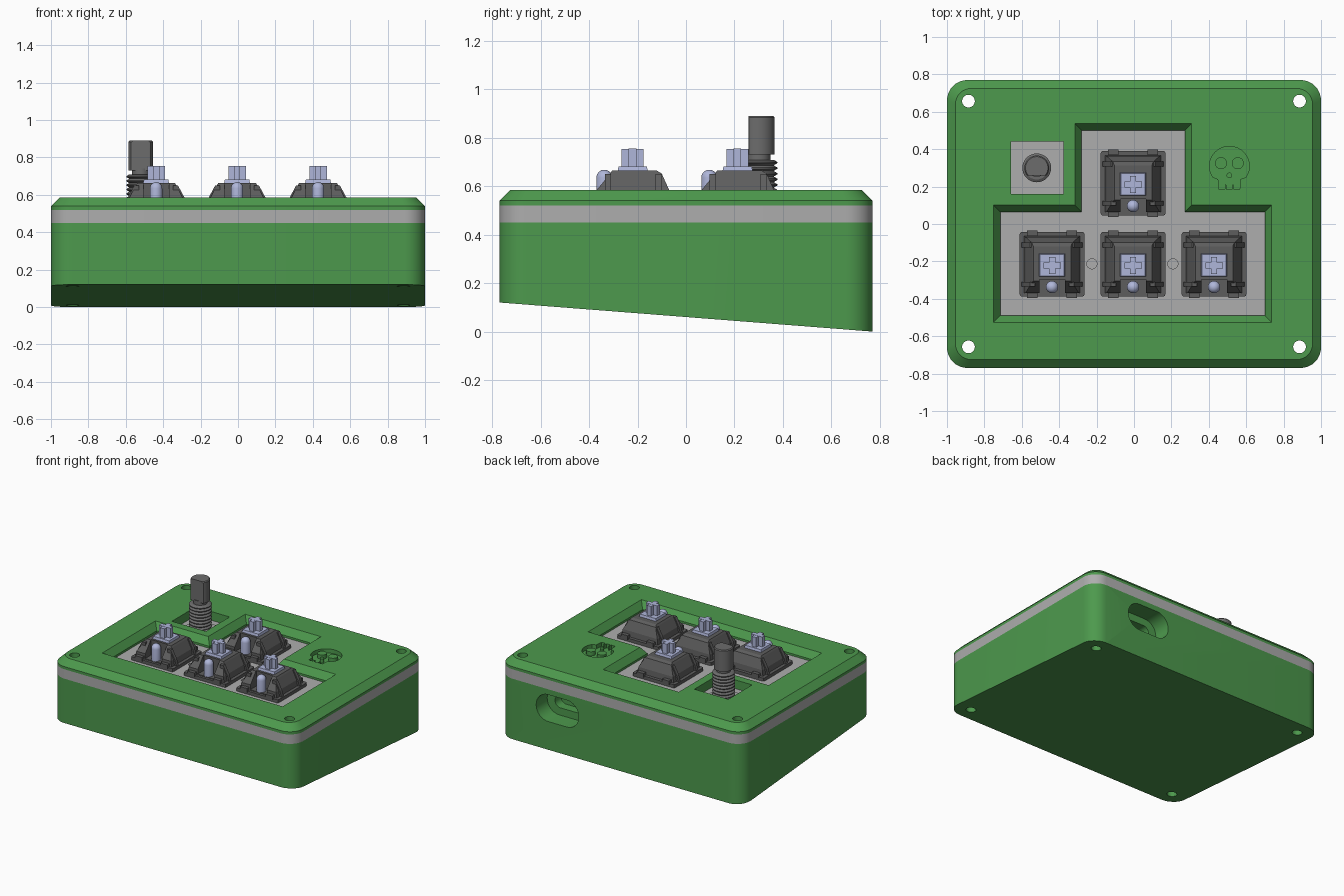
import bpy, bmesh, math
from mathutils import Vector

cube = bpy.data.objects.get("Cube")
if cube:
    bpy.data.objects.remove(cube, do_unlink=True)


def material(name, rgb):
    m = bpy.data.materials.new(name)
    m.use_nodes = True
    m.diffuse_color = (*rgb, 1)
    m.node_tree.nodes["Principled BSDF"].inputs["Base Color"].default_value = (*rgb, 1)
    return m


GREEN = material("case_green", (0.074, 0.32, 0.074))
GREY = material("plate_grey", (0.42, 0.42, 0.42))
DARK = material("housing_grey", (0.11, 0.11, 0.11))
METAL = material("shaft_grey", (0.15, 0.15, 0.15))
BLUE = material("stem_blue", (0.43, 0.47, 0.70))


# --- helpers ---
def loft(name, rings, mat, smooth=True):
    """Skin a stack of equal-length rings and cap both ends."""
    bm = bmesh.new()
    loops = [[bm.verts.new(p) for p in ring] for ring in rings]
    n = len(loops[0])
    for a, b in zip(loops, loops[1:]):
        for i in range(n):
            j = (i + 1) % n
            bm.faces.new((a[i], a[j], b[j], b[i]))
    bm.faces.new(loops[0])
    bm.faces.new(loops[-1])
    bmesh.ops.recalc_face_normals(bm, faces=bm.faces)
    mesh = bpy.data.meshes.new(name)
    bm.to_mesh(mesh)
    bm.free()
    mesh.materials.append(mat)
    obj = bpy.data.objects.new(name, mesh)
    bpy.context.collection.objects.link(obj)
    if smooth:
        shade(obj)
    return obj


def activate(obj):
    bpy.ops.object.select_all(action='DESELECT')
    obj.select_set(True)
    bpy.context.view_layer.objects.active = obj


def shade(obj):
    activate(obj)
    bpy.ops.object.shade_smooth_by_angle(angle=math.radians(30))


def cut(target, cutter):
    mod = target.modifiers.new("cut", 'BOOLEAN')
    mod.object = cutter
    mod.solver = 'EXACT'
    activate(target)
    bpy.ops.object.modifier_apply(modifier=mod.name)
    bpy.data.objects.remove(cutter, do_unlink=True)


def rounded(hx, hy, r, z=0, cx=0, cy=0, n=8):
    pts = []
    for k, (sx, sy) in enumerate([(1, 1), (-1, 1), (-1, -1), (1, -1)]):
        for i in range(n + 1):
            a = (k + i / n) * math.pi / 2
            pts.append(Vector((cx + sx * (hx - r) + r * math.cos(a),
                               cy + sy * (hy - r) + r * math.sin(a), z)))
    return pts


def rect(x0, x1, y0, y1, z):
    return [Vector(p) for p in ((x0, y0, z), (x1, y0, z), (x1, y1, z), (x0, y1, z))]


def box(name, x0, x1, y0, y1, z0, z1, mat):
    return loft(name, [rect(x0, x1, y0, y1, z0), rect(x0, x1, y0, y1, z1)], mat, False)


def circle(x, y, r, z, n=32):
    return [Vector((x + r * math.cos(math.tau * i / n), y + r * math.sin(math.tau * i / n), z))
            for i in range(n)]


def cylinder(name, x, y, r, z0, z1, mat):
    return loft(name, [circle(x, y, r, z0), circle(x, y, r, z1)], mat)


# --- case: wedge base, plate and chamfered cover ---
HX, HY, R = 1.0, 0.77, 0.11
PLATE_TOP, COVER_TOP = 0.52, 0.585
foot = rounded(HX, HY, R)
for p in foot:
    p.z = 0.06 - 0.0779 * p.y
base = loft("case_base", [foot, rounded(HX, HY, R, 0.45)], GREEN)
plate = loft("switch_plate", [rounded(HX, HY, R, 0.45), rounded(HX, HY, R, PLATE_TOP)], GREY)
cover = loft("case_cover", [rounded(HX, HY, R, PLATE_TOP), rounded(HX, HY, R, 0.54),
                            rounded(HX - 0.045, HY - 0.045, 0.085, COVER_TOP)], GREEN)

# screw holes run through the whole stack
for part in (base, plate, cover):
    for sx in (-1, 1):
        for sy in (-1, 1):
            cut(part, cylinder("hole_cutter", sx * 0.885, sy * 0.657, 0.034, -0.2, 1, GREEN))

# cable port in the back wall
for hw, hh, depth in ((0.175, 0.1, 0.13), (0.11, 0.045, 0.2)):
    ring = rounded(hw, hh, hh - 0.002, 0, 0.52, 0.31)
    cut(base, loft("port_cutter", [[Vector((p.x, y, p.y)) for p in ring]
                                   for y in (0.9, HY - depth)], GREEN))

# small pits in the plate between the lower switches
for x in (-0.225, 0.208):
    cut(plate, cylinder("pit_cutter", x, -0.213, 0.027, 0.47, 0.6, GREY))


# T-shaped opening with sloping walls, and the square knob opening
def tee(d, z):
    xa, xb, ya, yb = -0.715 - d, 0.70 + d, -0.49 - d, 0.065 + d
    ua, ub, top = -0.28 - d, 0.272 + d, 0.50 + d
    return [Vector((x, y, z)) for x, y in ((xa, ya), (xb, ya), (xb, yb), (ub, yb),
                                           (ub, top), (ua, top), (ua, yb), (xa, yb))]


cut(cover, loft("tee_cutter", [tee(0, 0.5), tee(0, 0.535), tee(0.036, COVER_TOP), tee(0.036, 0.62)],
                GREEN, False))
cut(cover, box("knob_cutter", -0.657, -0.377, 0.16, 0.44, 0.4, 0.7, GREEN))

# engraved skull: outline recess with standing eyes and nose
SX, SY = 0.51, 0.31
outline = []
for i in range(29):
    a = math.radians(-35 + 250 * i / 28)
    outline.append((0.107 * math.cos(a), 0.105 * math.sin(a)))
jaw = [(-0.06, -0.07), (-0.055, -0.125), (-0.025, -0.125), (-0.023, -0.1),
       (-0.017, -0.1), (-0.015, -0.125)]
outline += jaw + [(-x, y) for x, y in reversed(jaw)]
skull = loft("skull_cutter", [[Vector((SX + x, SY + y, z)) for x, y in outline]
                              for z in (COVER_TOP - 0.03, 0.62)], GREEN)
for dx, dy, r in ((-0.045, 0.015, 0.032), (0.045, 0.015, 0.032), (0, -0.05, 0.015)):
    cut(skull, cylinder("eye_cutter", SX + dx, SY + dy, r, 0.4, 0.7, GREEN))
cut(cover, skull)
for part in (base, plate, cover):
    shade(part)

# --- key switch, built once around its own centre on the plate ---
housing = loft("switch_housing", [rect(-0.15, 0.15, -0.155, 0.15, 0.02),
                                  rect(-0.142, 0.142, -0.153, 0.145, 0.065),
                                  rect(-0.108, 0.108, -0.098, 0.115, 0.132),
                                  rect(-0.1, 0.1, -0.09, 0.095, 0.144)], DARK, False)
cut(housing, box("light_slot_cutter", -0.068, 0.068, -0.3, -0.083, 0.03, 0.3, DARK))
parts = [housing,
         loft("switch_flange", [rounded(0.173, 0.173, 0.012, z, n=2) for z in (0, 0.024)], DARK),
         loft("switch_stem", [rect(-0.072, 0.072, -0.07, 0.06, 0.13),
                              rect(-0.065, 0.065, -0.063, 0.053, 0.162)], BLUE, False),
         box("stem_cross_wide", -0.047, 0.047, -0.022, 0.01, 0.15, 0.235, BLUE),
         box("stem_cross_deep", -0.017, 0.017, -0.051, 0.039, 0.15, 0.234, BLUE)]

# indicator light with a domed tip
LED_R = 0.033
rings = [circle(0, -0.122, LED_R, 0.02, 20)]
for i in range(6):
    a = math.radians(16 * i)
    rings.append(circle(0, -0.122, LED_R * math.cos(a), 0.115 + LED_R * math.sin(a), 20))
parts.append(loft("switch_light", rings, BLUE))

# side fins and retaining clips, mirrored
fin = ((0.09, 0.02), (0.165, 0.02), (0.152, 0.065), (0.117, 0.13), (0.09, 0.13))
for side in (-1, 1):
    for y in (-0.12, 0.09):
        parts.append(loft("switch_fin", [[Vector((side * x, y + t, z)) for x, z in fin]
                                         for t in (0, 0.025)], DARK, False))
    for y in (-0.166, 0.166):
        parts.append(box("switch_clip", side * 0.105 - 0.028, side * 0.105 + 0.028,
                         y - 0.014, y + 0.014, 0.015, 0.045, DARK))

# place four switches sharing the same meshes
spots = [(-0.438, -0.215), (-0.005, -0.215), (0.428, -0.215), (-0.005, 0.218)]
for part in parts:
    for k, (x, y) in enumerate(spots):
        obj = part if k == 0 else part.copy()
        if k:
            bpy.context.collection.objects.link(obj)
        obj.location = (x, y, PLATE_TOP)

# --- rotary knob: foot, threaded bushing, neck and flat-sided shaft ---
KX, KY = -0.52, 0.30
box("knob_foot", KX - 0.09, KX + 0.09, KY - 0.08, KY + 0.08, PLATE_TOP, 0.528, GREY)
rings = []
z = 0.525
while z < 0.705:
    rings += [circle(KX, KY, 0.062, z), circle(KX, KY, 0.077, z + 0.009),
              circle(KX, KY, 0.077, z + 0.014)]
    z += 0.023
rings.append(circle(KX, KY, 0.062, z))
loft("knob_thread", rings, METAL)
cylinder("knob_neck", KX, KY, 0.048, 0.7, 0.74, METAL)
shaft = []
for r, z in ((0.066, 0.73), (0.066, 0.883), (0.06, 0.89)):
    ring = circle(KX, KY, r, z, 48)
    for p in ring:
        # flatten the front of the shaft
        p.y = max(p.y, KY - 0.042)
    shaft.append(ring)
loft("knob_shaft", shaft, METAL)
